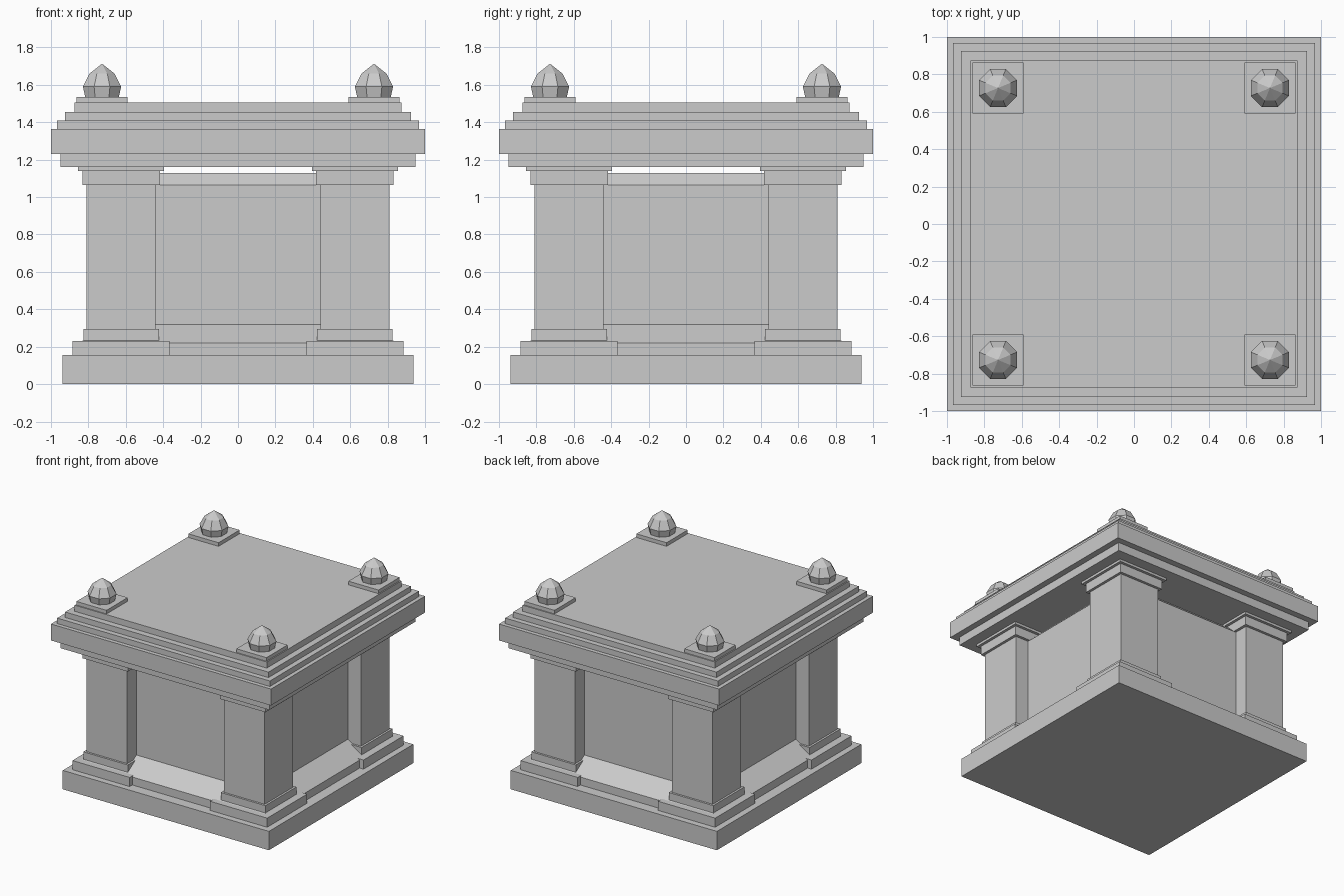
import bpy, bmesh, math

cube = bpy.data.objects.get("Cube")
if cube:
    bpy.data.objects.remove(cube, do_unlink=True)

stone = bpy.data.materials.new("grey_stone")
stone.use_nodes = True
GREY = (0.6, 0.6, 0.6, 1)
stone.diffuse_color = GREY
stone.node_tree.nodes["Principled BSDF"].inputs["Base Color"].default_value = GREY


def lathe(name, rings, sides, x=0, y=0):
    """Stack of (flat half width, z) rings, with flats facing the axes."""
    bm = bmesh.new()
    loops = []
    for r, z in rings:
        count = sides if r > 0 else 1
        k = r / math.cos(math.pi / sides)
        loops.append([bm.verts.new((x + k * math.cos(math.pi * (2 * i + 1) / sides),
                                    y + k * math.sin(math.pi * (2 * i + 1) / sides), z))
                      for i in range(count)])
    bm.faces.new(loops[0][::-1])
    if len(loops[-1]) > 1:
        bm.faces.new(loops[-1])
    for a, b in zip(loops, loops[1:]):
        for i in range(sides):
            j = (i + 1) % sides
            bm.faces.new((a[i], a[j], b[j], b[i]) if len(b) > 1 else (a[i], a[j], b[0]))
    mesh = bpy.data.meshes.new(name)
    bm.to_mesh(mesh)
    bm.free()
    mesh.materials.append(stone)
    obj = bpy.data.objects.new(name, mesh)
    bpy.context.collection.objects.link(obj)
    return obj


def slab(name, half, z0, z1, x=0, y=0):
    return lathe(name, [(half, z0), (half, z1)], 4, x, y)


# Base slab and the central chamber with sloped foot and top
slab("base_slab", 0.937, 0, 0.155)
lathe("chamber", [(0.85, 0.155), (0.85, 0.22), (0.69, 0.32),
                  (0.69, 1.065), (0.62, 1.13)], 4)

# Stepped cornice and roof
for name, half, z0, z1 in [("cornice_underside", 0.948, 1.16, 1.23),
                           ("cornice", 1.0, 1.23, 1.365),
                           ("roof_step_lower", 0.967, 1.365, 1.41),
                           ("roof_step_middle", 0.924, 1.41, 1.455),
                           ("roof_step_upper", 0.873, 1.455, 1.505)]:
    slab(name, half, z0, z1)

# Corner pillars and roof finials
for side, sx in (("left", 1), ("right", -1)):
    for end, sy in (("front", -1), ("back", 1)):
        tag = f"{end}_{side}_"
        x, y = 0.625 * sx, 0.625 * sy
        slab(tag + "pillar_plinth", 0.26, 0.155, 0.23, x, y)
        slab(tag + "pillar_foot", 0.202, 0.23, 0.295, x, y)
        slab(tag + "pillar", 0.185, 0.295, 1.065, x, y)
        slab(tag + "pillar_capital", 0.207, 1.065, 1.14, x, y)
        slab(tag + "pillar_cap_plate", 0.23, 1.14, 1.16, x, y)
        x, y = 0.727 * sx, 0.727 * sy
        slab(tag + "finial_pad", 0.137, 1.505, 1.535, x, y)
        lathe(tag + "finial", [(0.09, 1.535), (0.102, 1.59), (0.067, 1.66), (0, 1.713)],
              8, x, y)
